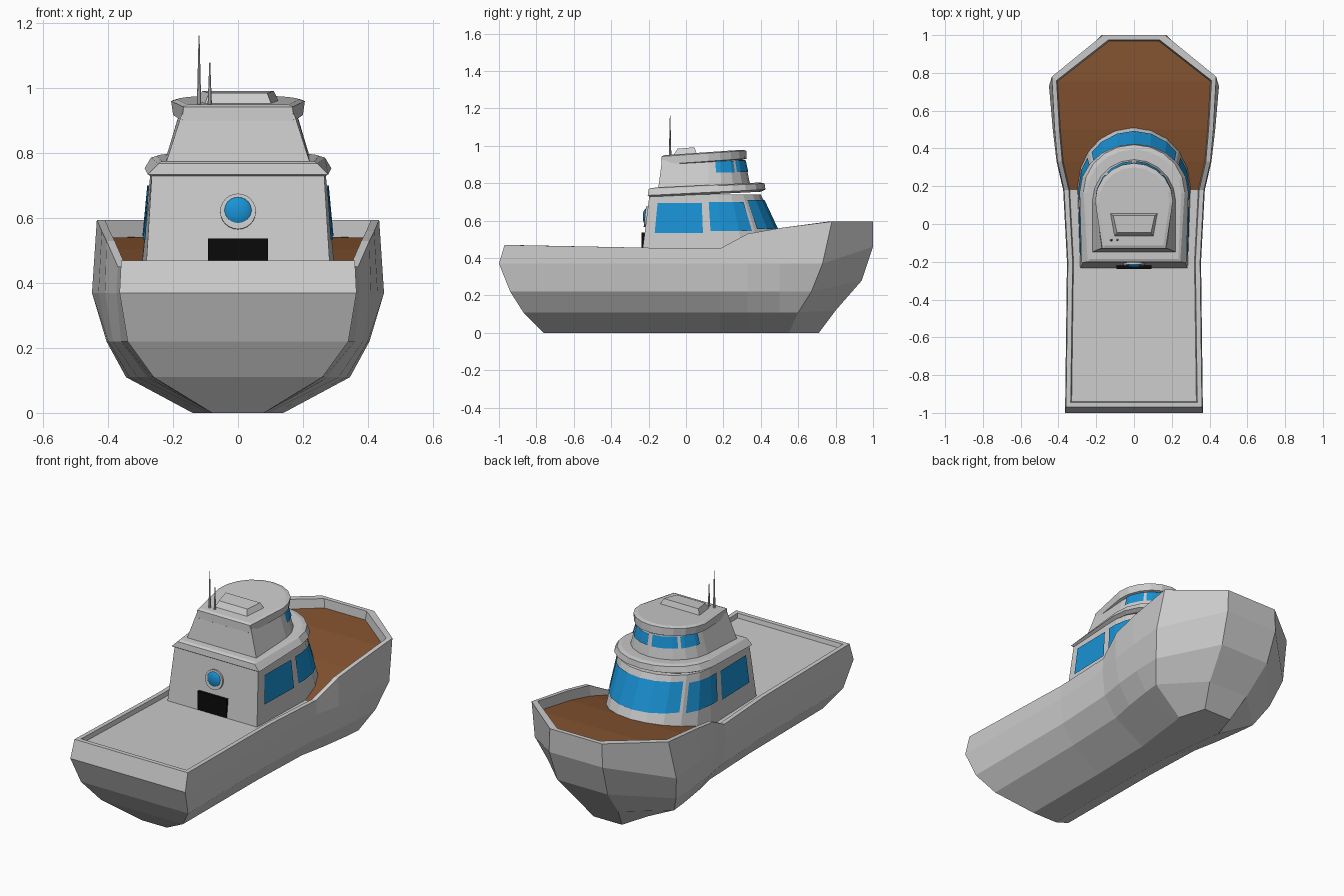
import bpy, bmesh, math
from mathutils import Vector

if "Cube" in bpy.data.objects:
    bpy.data.objects.remove(bpy.data.objects["Cube"])


def material(name, rgb):
    m = bpy.data.materials.new(name)
    m.diffuse_color = (*rgb, 1)
    m.use_nodes = True
    m.node_tree.nodes["Principled BSDF"].inputs["Base Color"].default_value = m.diffuse_color
    return m


BLUE = material("window_blue", (0.01, 0.29, 0.67))
BROWN = material("deck_brown", (0.24, 0.09, 0.03))
BLACK = material("door_black", (0.003, 0.003, 0.003))


def make(name, polys, mat=None):
    """Mesh object from a list of point loops."""
    bm = bmesh.new()
    for poly in polys:
        bm.faces.new([bm.verts.new(p) for p in poly])
    bmesh.ops.remove_doubles(bm, verts=bm.verts, dist=1e-5)
    bmesh.ops.recalc_face_normals(bm, faces=bm.faces)
    me = bpy.data.meshes.new(name)
    bm.to_mesh(me)
    bm.free()
    ob = bpy.data.objects.new(name, me)
    bpy.context.collection.objects.link(ob)
    if mat:
        me.materials.append(mat)
    return ob


# ---- hull: lofted stations, keel / two chines / belt / rim / inner rim / deck
def station(xs, ys, zs):
    return [Vector(p) for p in zip(xs, ys, zs)]


def mid_station(y, xs, rim, deck):
    xs = xs + [xs[-1] - 0.025, xs[-1] - 0.03]
    return station(xs, [y] * 7, [0, 0.11, 0.22, 0.37, rim, rim, deck])


stations = [
    station([0.08, 0.26, 0.34, 0.365, 0.36, 0.335, 0.33],
            [-0.76, -0.87, -0.94, -1, -0.97, -0.945, -0.94],
            [0, 0.11, 0.22, 0.37, 0.47, 0.47, 0.445]),
    mid_station(-0.2, [0.08, 0.265, 0.34, 0.355, 0.35], 0.455, 0.43),
    mid_station(0.18, [0.09, 0.28, 0.36, 0.375, 0.37], 0.45, 0.43),
    mid_station(0.33, [0.11, 0.31, 0.385, 0.41, 0.405], 0.53, 0.47),
    mid_station(0.5, [0.13, 0.335, 0.40, 0.43, 0.42], 0.56, 0.505),
    station([0.14, 0.345, 0.405, 0.45, 0.435, 0.41, 0.405],
            [0.55, 0.6, 0.67, 0.73, 0.78, 0.76, 0.755],
            [0, 0.11, 0.22, 0.37, 0.595, 0.595, 0.54]),
    station([0.09, 0.13, 0.16, 0.17, 0.165, 0.135, 0.13],
            [0.71, 0.80, 0.94, 1, 1, 0.975, 0.97],
            [0, 0.12, 0.28, 0.46, 0.595, 0.595, 0.545]),
]


def flip(p):
    return Vector((-p.x, p.y, p.z))


hull, fore_deck = [], []
for i, (a, b) in enumerate(zip(stations, stations[1:])):
    hull.append([a[0], b[0], flip(b[0]), flip(a[0])])
    for k in range(6):
        quad = [a[k], b[k], b[k + 1], a[k + 1]]
        hull += [quad, [flip(p) for p in quad]]
    (fore_deck if i >= 2 else hull).append([a[6], b[6], flip(b[6]), flip(a[6])])
for end in (stations[0], stations[-1]):
    hull += [[end[k], end[k + 1], flip(end[k + 1]), flip(end[k])] for k in range(6)]
make("hull", hull)
make("fore_deck", fore_deck, BROWN)

# ---- cabins: horseshoe outlines (back half width, half width, back y, arc y, front y)
SEG = 5


def corner(i, s):
    hb, hw, yb, yc, yf = s
    if i == 0:
        return Vector((hb, yb, 0))
    t = (i - 1) / SEG * math.pi / 2
    return Vector((hw * math.cos(t), yc + (yf - yc) * math.sin(t), 0))


def ring(s, z, slope=0):
    half = [corner(i, s) for i in range(SEG + 2)]
    pts = half + [flip(p) for p in half[-2::-1]]
    return [Vector((p.x, p.y, z + slope * (p.y - s[2]))) for p in pts]


def loft(name, rings):
    polys = [rings[0], rings[-1]]
    n = len(rings[0])
    for a, b in zip(rings, rings[1:]):
        polys += [[a[i], a[(i + 1) % n], b[(i + 1) % n], b[i]] for i in range(n)]
    return make(name, polys)


def wall_point(u, z, cabin):
    """u 0-1 runs along the straight side, 1-2 round to the nose."""
    s0, z0, s1, z1 = cabin
    f = (z - z0) / (z1 - z0)
    s = [p + (q - p) * f for p, q in zip(s0, s1)]
    k = u if u < 1 else 1 + (u - 1) * SEG
    i = min(int(k + 1e-6), SEG)
    p = corner(i, s).lerp(corner(i + 1, s), k - i)
    out = Vector((p.x, max(0, p.y - s[3]), 0)).normalized() * 0.006
    return Vector((p.x, p.y, z)) + out


def window(name, cabin, u0, u1, z0, z1):
    us = [u0] + [1 + j / SEG for j in range(SEG) if u0 < 1 + j / SEG < u1] + [u1]
    polys = []
    for a, b in zip(us, us[1:]):
        q = [wall_point(a, z0, cabin), wall_point(b, z0, cabin),
             wall_point(b, z1, cabin), wall_point(a, z1, cabin)]
        polys += [q, [flip(p) for p in reversed(q)]]
    make(name, polys, BLUE)


lower = ((0.285, 0.3, -0.235, 0.2, 0.55), 0.42, (0.265, 0.27, -0.195, 0.17, 0.40), 0.74)
upper = ((0.225, 0.23, -0.15, 0.12, 0.35), 0.76, (0.172, 0.18, -0.128, 0.12, 0.315), 0.925)
for name, c in (("lower_cabin", lower), ("wheelhouse", upper)):
    loft(name, [ring(c[0], c[1]), ring(c[2], c[3])])

# ---- overhanging roofs
loft("lower_roof", [ring((0.262, 0.268, -0.19, 0.17, 0.40), 0.725, 0.05),
                    ring((0.278, 0.288, -0.205, 0.17, 0.425), 0.735, 0.05),
                    ring((0.245, 0.268, -0.2, 0.17, 0.42), 0.768, 0.05),
                    ring((0.235, 0.25, -0.185, 0.16, 0.395), 0.775, 0.05)])
loft("upper_roof", [ring((0.165, 0.18, -0.125, 0.12, 0.30), 0.895, 0.07),
                    ring((0.172, 0.2, -0.132, 0.12, 0.325), 0.9, 0.07),
                    ring((0.168, 0.206, -0.13, 0.12, 0.322), 0.943, 0.07),
                    ring((0.155, 0.188, -0.115, 0.11, 0.30), 0.95, 0.07)])

# ---- windows
window("side_windows", lower, 0.13, 0.76, 0.535, 0.695)
window("quarter_windows", lower, 0.86, 1.36, 0.545, 0.70)
window("front_window", lower, 1.44, 2, 0.555, 0.71)
window("wheelhouse_quarter_windows", upper, 1.12, 1.46, 0.858, 0.92)
window("wheelhouse_front_windows", upper, 1.51, 1.96, 0.86, 0.922)

# ---- doorway in the back wall
bpy.ops.mesh.primitive_cube_add(size=1, location=(0, -0.215, 0.485))
door = bpy.context.object
door.name = "doorway"
door.scale = (0.185, 0.044, 0.105)
door.data.materials.append(BLACK)

# ---- porthole
bpy.ops.mesh.primitive_cylinder_add(vertices=24, radius=0.055, depth=0.02,
                                    location=(0, -0.21, 0.62), rotation=(math.radians(83), 0, 0))
bpy.context.object.name = "porthole_rim"
bpy.ops.mesh.primitive_uv_sphere_add(segments=24, ring_count=12, radius=0.045,
                                     location=(0, -0.213, 0.62))
glass = bpy.context.object
glass.name = "porthole_glass"
glass.scale.y = 0.4
glass.data.materials.append(BLUE)
bpy.ops.object.shade_smooth_by_angle()

# ---- roof hatch: tapered block
bottom = [(-0.13, 0.06, 0.95), (0.13, 0.06, 0.95), (0.105, -0.07, 0.945), (-0.105, -0.07, 0.945)]
top = [(-0.11, 0.045, 0.992), (0.11, 0.045, 0.992), (0.09, -0.045, 0.985), (-0.09, -0.045, 0.985)]
make("roof_hatch", [bottom, top] + [[bottom[i], bottom[(i + 1) % 4], top[(i + 1) % 4], top[i]]
                                    for i in range(4)])

# ---- antennas
for n, (x, tip) in enumerate(((-0.12, 1.163), (-0.087, 1.08))):
    bpy.ops.mesh.primitive_cone_add(vertices=8, radius1=0.007, radius2=0.0015, depth=tip - 0.94,
                                    location=(x, -0.085, (tip + 0.94) / 2))
    bpy.context.object.name = f"antenna_{n + 1}"
